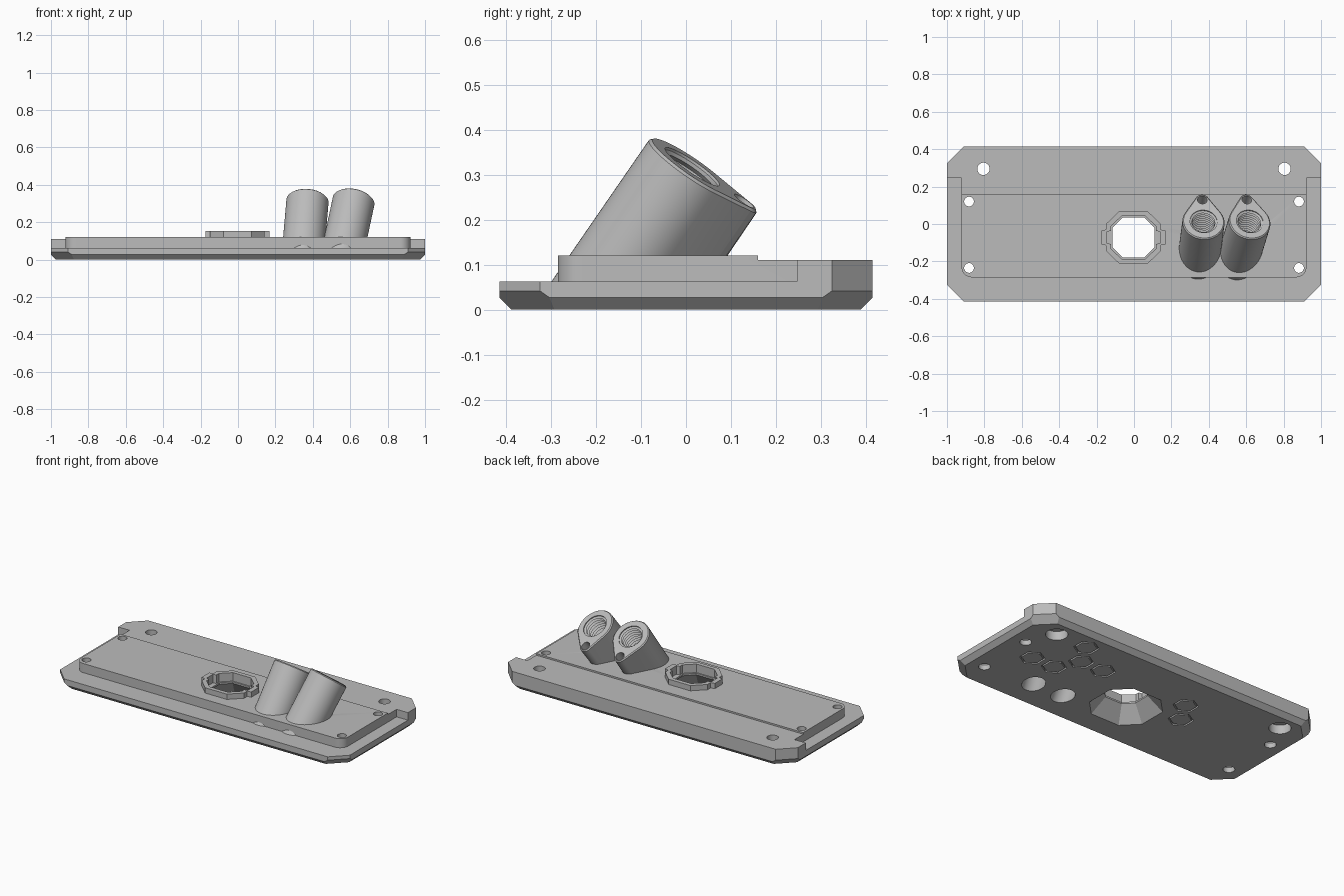
import bpy, bmesh
from math import sin, cos, pi, radians, acos
from mathutils import Matrix, Vector

cube = bpy.data.objects.get("Cube")
if cube:
    bpy.data.objects.remove(cube, do_unlink=True)

grey = bpy.data.materials.new("light_grey")
grey.use_nodes = True
COLOUR = (0.5, 0.5, 0.5, 1)
grey.diffuse_color = COLOUR
grey.node_tree.nodes["Principled BSDF"].inputs["Base Color"].default_value = COLOUR


def make(name, bm, matrix=Matrix()):
    bmesh.ops.recalc_face_normals(bm, faces=bm.faces)
    bm.transform(matrix)
    mesh = bpy.data.meshes.new(name)
    bm.to_mesh(mesh)
    bm.free()
    ob = bpy.data.objects.new(name, mesh)
    mesh.materials.append(grey)
    bpy.context.collection.objects.link(ob)
    return ob


def loft(loops, ring=False):
    """Skin equal-length 3D loops; cap the ends, or join last to first."""
    bm = bmesh.new()
    rows = [[bm.verts.new(p) for p in loop] for loop in loops]
    n = len(rows[0])
    pairs = list(zip(rows, rows[1:])) + ([(rows[-1], rows[0])] if ring else [])
    for a, b in pairs:
        for i in range(n):
            j = (i + 1) % n
            bm.faces.new((a[i], a[j], b[j], b[i]))
    if not ring:
        bm.faces.new(rows[0])
        bm.faces.new(rows[-1])
    return bm


def at(outline, z, scale=1, centre=(0, 0)):
    return [(x * scale + centre[0], y * scale + centre[1], z) for x, y in outline]


def prism(outline, z0, z1, centre=(0, 0)):
    return loft([at(outline, z0, 1, centre), at(outline, z1, 1, centre)])


def circle(n=48, turn=0.0):
    return [(cos(2 * pi * i / n + turn), sin(2 * pi * i / n + turn)) for i in range(n)]


def lathe(profile, centre=(0, 0)):
    return loft([at(circle(), z, r, centre) for r, z in profile])


def rect(x0, x1, y0, y1):
    return [(x0, y0), (x1, y0), (x1, y1), (x0, y1)]


def four_way(quarter):
    """Mirror a first-quadrant path into a full outline."""
    right = quarter + [(x, -y) for x, y in reversed(quarter)]
    return right + [(-x, y) for x, y in reversed(right)]


def cut(target, *cutters):
    for cutter in cutters:
        mod = target.modifiers.new("cut", 'BOOLEAN')
        mod.operation, mod.solver, mod.object = 'DIFFERENCE', 'EXACT', cutter
        bpy.context.view_layer.update()
        dg = bpy.context.evaluated_depsgraph_get()
        mesh = bpy.data.meshes.new_from_object(target.evaluated_get(dg))
        target.modifiers.clear()
        target.data = mesh


def trim(bm, point, normal):
    """Remove everything on the normal side of a plane and close the gap."""
    res = bmesh.ops.bisect_plane(bm, geom=bm.verts[:] + bm.edges[:] + bm.faces[:],
                                 plane_co=point, plane_no=normal, clear_outer=True)
    edges = [e for e in res["geom_cut"] if isinstance(e, bmesh.types.BMEdge)]
    bmesh.ops.holes_fill(bm, edges=edges)


cutters = []


def cutter(bm, matrix=Matrix()):
    ob = make("cutter", bm, matrix)
    ob.hide_render = True
    cutters.append(ob)
    return ob


# Base plate: cut corners, undersides chamfered
W, D = 1.0, 0.415
bm = prism(four_way([(W - 0.09, D), (W, D - 0.09)]), 0, 0.12)
for s in (-1, 1):
    trim(bm, (0, s * D, 0.027), (0, s, -1))
    trim(bm, (s * W, 0, 0.027), (s, 0, -1))
    for t in (-1, 1):
        trim(bm, (s * W, t * (D - 0.09), 0.042), (s, t, -1.414))
plate = make("base_plate", bm)

# Step behind the raised pad, and the lower ledge around its front and sides
R = 0.055
right = [(0.922 - R + R * sin(a), -0.285 + R - R * cos(a))
         for a in [pi / 2 * i / 10 for i in range(11)]]
pad = right + [(0.922, 0.6), (-0.922, 0.6)] + [(-x, y) for x, y in reversed(right)]
ledge = cutter(prism(rect(-1.3, 1.3, -1, 0.247), 0.063, 0.3))
cut(ledge, cutter(prism(pad, -0.1, 0.5)))
step = cutter(prism(rect(-1.2, 1.2, 0.16, 0.8), 0.11, 0.3))
cut(plate, step, ledge)

# Screw holes
for s in (-1, 1):
    cut(plate, cutter(lathe([(0.062, -0.02), (0.062, 0.055), (0.033, 0.055), (0.033, 0.2)],
                            (s * 0.805, 0.295))))
    for y in (0.12, -0.235):
        cut(plate, cutter(lathe([(0.033, -0.02), (0.033, 0.03), (0.026, 0.04), (0.026, 0.2)],
                                (s * 0.882, y))))

# Window bezel with side tabs, pocket and flared opening
C = (-0.003, -0.072)
bezel = make("window_bezel", prism(four_way(
    [(0.075, 0.141), (0.146, 0.073), (0.146, 0.042), (0.172, 0.038)]), 0.09, 0.153, C))
pocket = cutter(prism(four_way(
    [(0.062, 0.115), (0.121, 0.06), (0.121, 0.035), (0.142, 0.031)]), 0.1, 0.3, C))
hole = four_way([(0.058, 0.107), (0.112, 0.052)])
flare = cutter(loft([at(hole, -0.02, 1.85, C), at(hole, 0.09, 1, C), at(hole, 0.2, 1, C)]))
for part in (plate, bezel):
    cut(part, pocket, flare)

# Hexagon outlines engraved underneath
hexagon = circle(6, pi / 6)
for c in [(0.35, 0.15), (0.506, 0.15), (0.585, 0.01), (0.585, 0.288), (0.741, 0.01),
          (-0.247, 0.15), (-0.325, 0.015)]:
    cut(plate, cutter(loft([at(hexagon, z, r, c) for r, z in
                            ((0.072, -0.02), (0.072, 0.01), (0.061, 0.01), (0.061, -0.02))],
                           ring=True)))

# Slanted sockets: teardrop section, threaded bore, small side hole
BIG, SMALL, GAP = 0.113, 0.037, 0.139


def teardrop(inset):
    phi = acos((BIG - SMALL) / GAP)
    pts = []
    for k in range(41):
        a = phi + (2 * pi - 2 * phi) * k / 40
        pts.append((-(BIG - inset) * sin(a), (BIG - inset) * cos(a)))
    for k in range(17):
        a = -phi + 2 * phi * k / 16
        pts.append((-(SMALL - inset) * sin(a), GAP + (SMALL - inset) * cos(a)))
    return pts


PITCH = 0.018
thread = [(0.073, 0.03), (0.073, -0.006)]
for i in range(12):
    thread += [(0.061, -0.012 - i * PITCH), (0.072, -0.021 - i * PITCH)]
bore = thread + [(0.04, -0.222), (0.04, -0.31), (0.064, -0.312), (0.064, -0.5)]

sockets = []
for name, x, lean in (("inner_socket", 0.372, 5), ("outer_socket", 0.619, 12)):
    pose = (Matrix.Translation((x, 0.014, 0.318)) @ Matrix.Rotation(radians(lean), 4, 'Y')
            @ Matrix.Rotation(radians(-34), 4, 'X'))
    bm = loft([at(teardrop(0), -0.5), at(teardrop(0), -0.006), at(teardrop(0.006), 0)])
    bm.transform(pose)
    trim(bm, (0, 0, 0.035), (0, 0, -1))
    socket = make(name, bm)
    bore_cut = cutter(lathe(bore), pose)
    side_cut = cutter(lathe([(0.026, -0.1), (0.026, 0.03)], (0, GAP)), pose)
    cut(socket, bore_cut, side_cut)
    cut(plate, bore_cut)
    sockets.append(socket)

# Remove the cutters and shade
for ob in cutters:
    bpy.data.objects.remove(ob, do_unlink=True)
bpy.ops.object.select_all(action='DESELECT')
for ob in [plate, bezel] + sockets:
    ob.select_set(True)
bpy.context.view_layer.objects.active = plate
bpy.ops.object.shade_smooth_by_angle(angle=radians(25))
